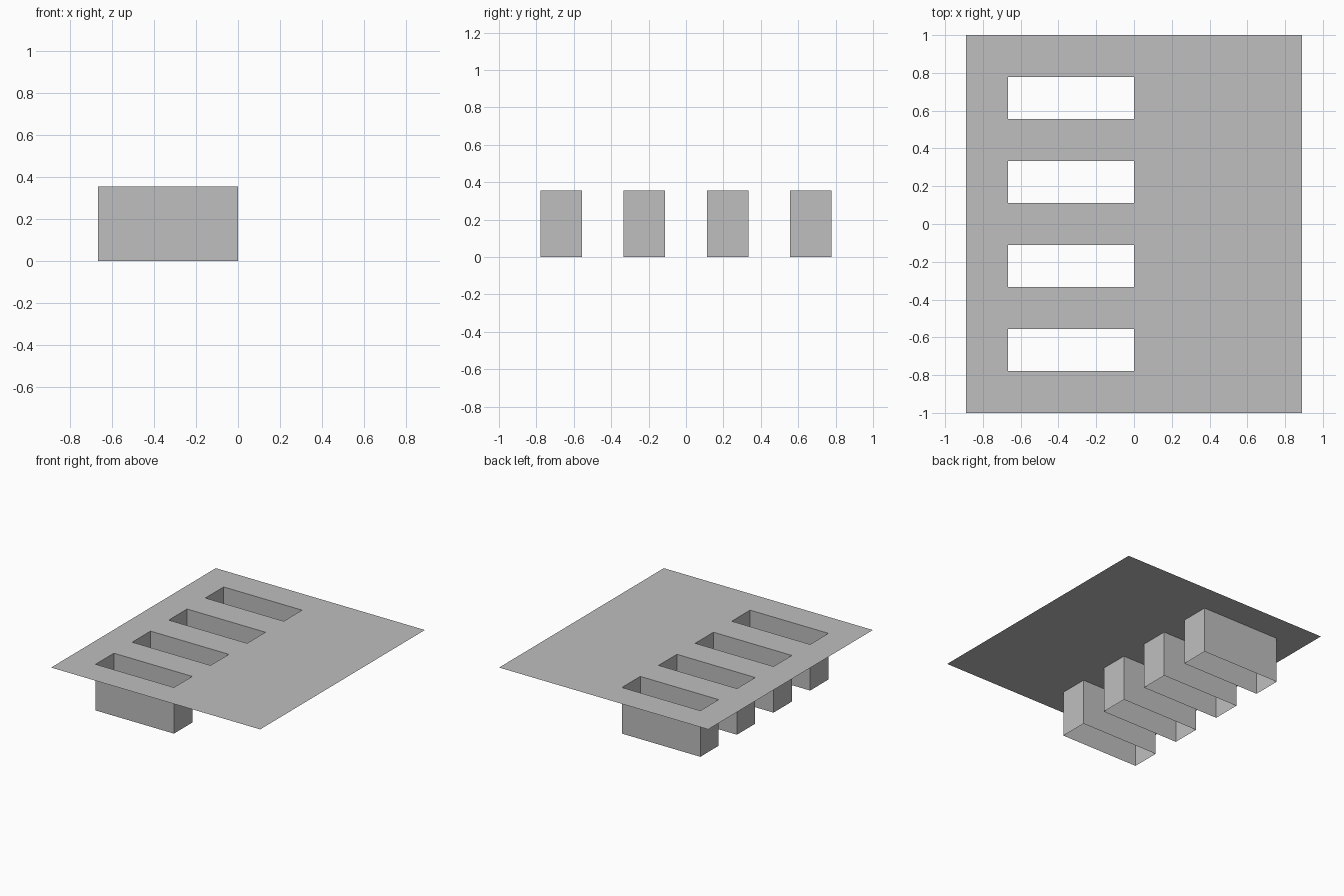
import bpy
import bmesh

cube = bpy.data.objects.get("Cube")
if cube:
    bpy.data.objects.remove(cube, do_unlink=True)

UNIT = 2 / 9          # slot width, gap and rim all share one module
HEIGHT = 0.355
SLOTS = 4

grey = bpy.data.materials.new("plain grey")
grey.use_nodes = True
colour = (0.52, 0.52, 0.52, 1)
grey.diffuse_color = colour
grey.node_tree.nodes["Principled BSDF"].inputs["Base Color"].default_value = colour


def add_object(name, bm):
    mesh = bpy.data.meshes.new(name)
    bm.to_mesh(mesh)
    bm.free()
    mesh.materials.append(grey)
    obj = bpy.data.objects.new(name, mesh)
    bpy.context.collection.objects.link(obj)


# Thin sheet, cut into strips so that the slots can be left open
xs = [-4 * UNIT, -3 * UNIT, 0, 4 * UNIT]
ys = [-1 + i * UNIT for i in range(2 * SLOTS + 2)]
sheet = bmesh.new()
rows = [[sheet.verts.new((x, y, HEIGHT)) for x in xs] for y in ys]
for j in range(len(ys) - 1):
    for i in range(len(xs) - 1):
        if i == 1 and j % 2 == 1:
            continue
        sheet.faces.new((rows[j][i], rows[j][i + 1],
                         rows[j + 1][i + 1], rows[j + 1][i]))
add_object("slotted_sheet", sheet)

# Four-walled sleeve below each slot, open at both ends
for n in range(SLOTS):
    y0, y1 = ys[2 * n + 1], ys[2 * n + 2]
    corners = [(xs[1], y0), (xs[2], y0), (xs[2], y1), (xs[1], y1)]
    sleeve = bmesh.new()
    low = [sleeve.verts.new((x, y, 0)) for x, y in corners]
    top = [sleeve.verts.new((x, y, HEIGHT)) for x, y in corners]
    for k in range(4):
        m = (k + 1) % 4
        sleeve.faces.new((low[k], low[m], top[m], top[k]))
    add_object(f"slot_sleeve_{n + 1}", sleeve)
